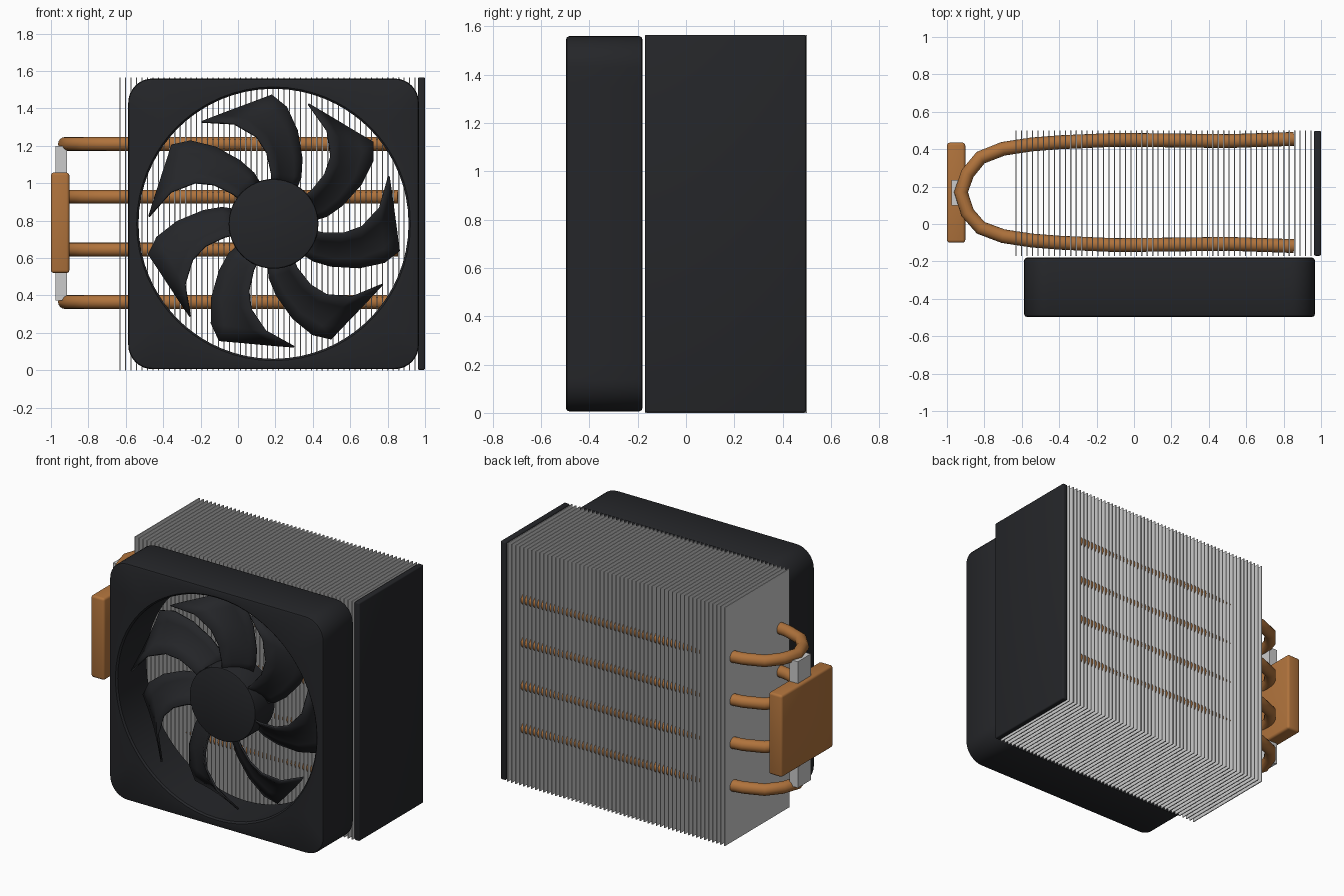
import bpy, bmesh, math
from mathutils import Vector

if "Cube" in bpy.data.objects:
    bpy.data.objects.remove(bpy.data.objects["Cube"])


def material(name, rgb):
    m = bpy.data.materials.new(name)
    m.diffuse_color = (*rgb, 1)
    m.use_nodes = True
    m.node_tree.nodes["Principled BSDF"].inputs["Base Color"].default_value = m.diffuse_color
    return m


BLACK = material("black_plastic", (0.018, 0.019, 0.022))
COPPER = material("copper", (0.43, 0.17, 0.045))
CX, CZ = 0.19, 0.783   # fan axis


def finish(name, bm, mat=None, smooth=True):
    bmesh.ops.recalc_face_normals(bm, faces=bm.faces)
    me = bpy.data.meshes.new(name)
    bm.to_mesh(me)
    bm.free()
    ob = bpy.data.objects.new(name, me)
    bpy.context.collection.objects.link(ob)
    if mat:
        me.materials.append(mat)
    if smooth:
        shade(ob)
    return ob


def shade(ob):
    bpy.ops.object.select_all(action='DESELECT')
    ob.select_set(True)
    bpy.context.view_layer.objects.active = ob
    bpy.ops.object.shade_smooth_by_angle(angle=math.radians(35))


def add_box(bm, lo, hi):
    vs = bmesh.ops.create_cube(bm, size=1)["verts"]
    for v in vs:
        v.co = Vector(((a + b) / 2 + c * (b - a) for a, b, c in zip(lo, hi, v.co)))


def box(name, lo, hi, mat=None, bevel=0.0):
    bm = bmesh.new()
    add_box(bm, lo, hi)
    if bevel:
        bmesh.ops.bevel(bm, geom=bm.edges[:], offset=bevel, segments=3,
                        profile=0.5, affect='EDGES')
    return finish(name, bm, mat)


def loft(name, rings, mat, close=False):
    """Skin a list of equal-length point rings."""
    bm = bmesh.new()
    loops = [[bm.verts.new(p) for p in r] for r in rings]
    n = len(loops[0])
    pairs = list(zip(loops, loops[1:]))
    if close:
        pairs.append((loops[-1], loops[0]))
    else:
        bm.faces.new(loops[0])
        bm.faces.new(loops[-1])
    for a, b in pairs:
        for i in range(n):
            j = (i + 1) % n
            bm.faces.new((a[i], a[j], b[j], b[i]))
    return finish(name, bm, mat)


# Fan frame: rounded square shell with a round bore
def square_ring(y, inset):
    half, rad = 0.777 - inset, 0.13 - inset
    pts = []
    for k in range(4):
        t0 = k * math.pi / 2
        c = half - rad
        sx, sz = [(1, 1), (-1, 1), (-1, -1), (1, -1)][k]
        arc = [Vector((c * sx + rad * math.cos(t0 + i * math.pi / 16), y,
                       c * sz + rad * math.sin(t0 + i * math.pi / 16))) for i in range(9)]
        nx, nz = [(-1, 1), (-1, -1), (1, -1), (1, 1)][k]
        t1 = t0 + math.pi / 2
        end = Vector((c * nx + rad * math.cos(t1), y, c * nz + rad * math.sin(t1)))
        pts += arc + [arc[-1].lerp(end, i / 16) for i in range(1, 16)]
    return pts


angles = [math.atan2(p.z, p.x) for p in square_ring(0, 0)]


def shift(pts):
    return [(p[0] + CX, p[1], p[2] + CZ) for p in pts]


def bore_ring(y, r):
    return [(r * math.cos(a), y, r * math.sin(a)) for a in angles]


F, B, b, R = -0.497, -0.18, 0.014, 0.722
frame = [square_ring(F + b, 0), square_ring(B - b, 0),
         square_ring(B - b * 0.3, b * 0.3), square_ring(B, b),
         bore_ring(B, R + 0.01), bore_ring(B - 0.01, R),
         bore_ring(F + 0.01, R), bore_ring(F, R + 0.01),
         square_ring(F, b), square_ring(F + b * 0.3, b * 0.3)]
loft("fan_frame", [shift(r) for r in frame], BLACK, close=True)

# Fan hub
hub = [(-0.435, 0.23), (-0.432, 0.237), (-0.425, 0.24), (-0.235, 0.24)]
loft("fan_hub", [shift([(r * math.cos(i * math.tau / 48), y, r * math.sin(i * math.tau / 48))
                        for i in range(48)]) for y, r in hub], BLACK)

# Fan blades: pitched sheet between a concave and a convex edge
concave = [(-.01, .20), (-.01, .27), (-.035, .38), (-.09, .465), (-.21, .535), (-.385, .545)]
convex = [(.12, .18), (.147, .25), (.153, .35), (.128, .50), (.07, .625), (-.01, .69)]
COLS = 4
bm = bmesh.new()
for k in range(7):
    ca, sa = math.cos(k * math.tau / 7), math.sin(k * math.tau / 7)
    grid = []
    for (ax, az), (bx, bz) in zip(concave, convex):
        row = []
        for i in range(COLS + 1):
            t = i / COLS
            x, z = ax + (bx - ax) * t, az + (bz - az) * t
            y = -0.425 + 0.13 * t + 0.02 * math.sin(math.pi * t)
            row.append(bm.verts.new((CX + x * ca - z * sa, y, CZ + x * sa + z * ca)))
        grid.append(row)
    for r0, r1 in zip(grid, grid[1:]):
        for i in range(COLS):
            bm.faces.new((r0[i], r0[i + 1], r1[i + 1], r1[i]))
blades = finish("fan_blades", bm, BLACK)
sol = blades.modifiers.new("thickness", 'SOLIDIFY')
sol.thickness, sol.offset = 0.012, 0

# Cooling fin stack
bm = bmesh.new()
for i in range(55):
    x = -0.63 + i * 0.0292
    add_box(bm, (x - 0.003, -0.17, 0), (x + 0.003, 0.5, 1.565))
finish("cooling_fins", bm, smooth=False)

# End cover plate
box("end_plate", (0.962, -0.17, 0.002), (1.0, 0.497, 1.565), BLACK, 0.008)

# U-shaped heat pipes
path = [(.855, .455), (.5, .443), (.2, .447), (-.1, .45), (-.4, .437), (-.55, .425),
        (-.7, .402), (-.82, .355), (-.89, .27), (-.925, .17), (-.89, .06), (-.82, -.02),
        (-.7, -.065), (-.55, -.088), (-.4, -.1), (-.1, -.113), (.2, -.11), (.5, -.106),
        (.855, -.118)]
PR, SIDES = 0.037, 16
for n, z in enumerate((0.365, 0.645, 0.928, 1.21)):
    rings = []
    for i, p in enumerate(path):
        q0, q1 = Vector(path[max(i - 1, 0)]), Vector(path[min(i + 1, len(path) - 1)])
        d = (q1 - q0).normalized()
        rings.append([(p[0] - d.y * PR * math.cos(a), p[1] + d.x * PR * math.cos(a),
                       z + PR * math.sin(a))
                      for a in (k * math.tau / SIDES for k in range(SIDES))])
    loft(f"heat_pipe_{n + 1}", rings, COPPER)

# Contact block and mounting bar
box("contact_block", (-1.0, -0.1, 0.52), (-0.902, 0.435, 1.057), COPPER, 0.015)
box("mounting_bar", (-0.976, 0.1, 0.372), (-0.915, 0.235, 1.2))
